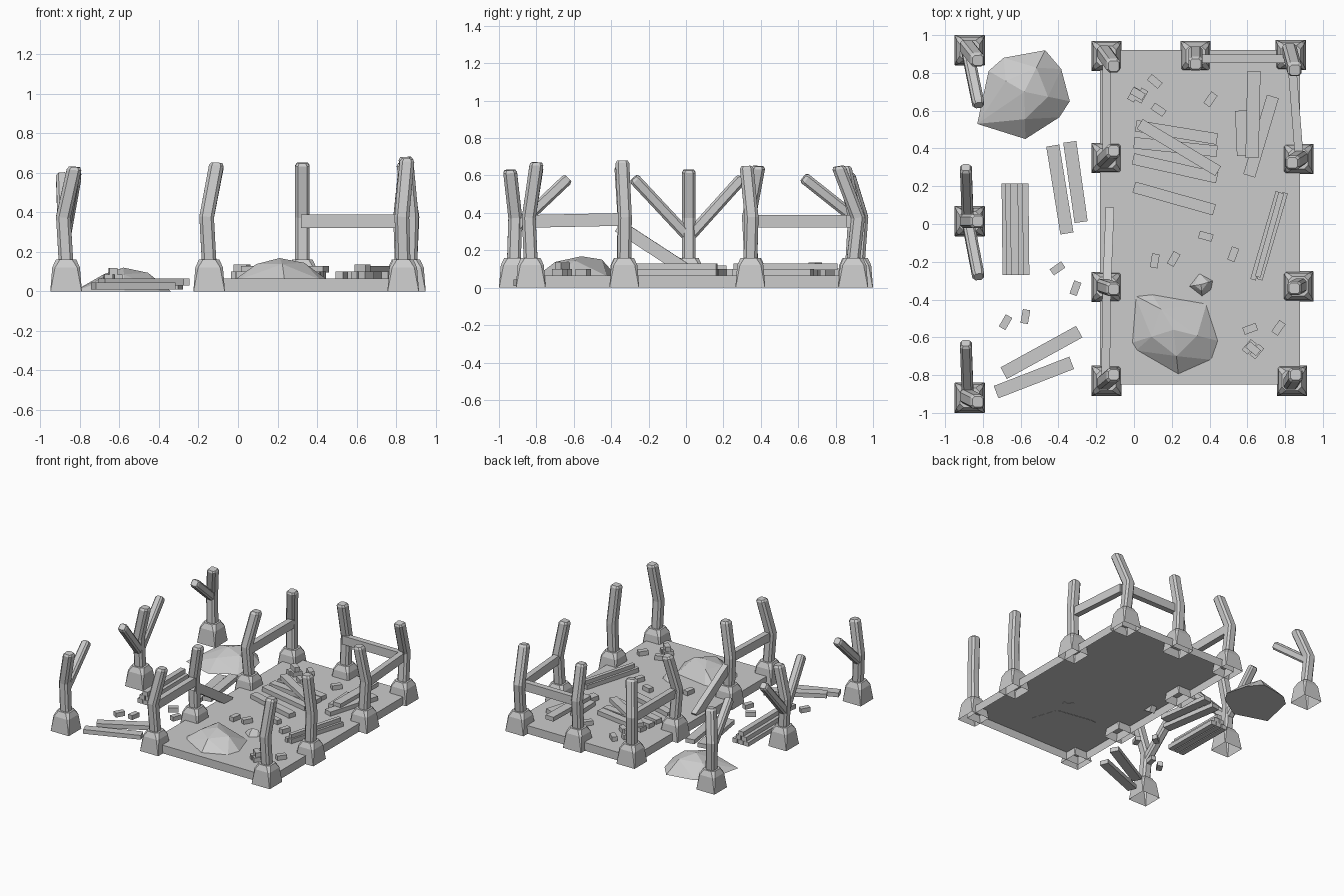
import bpy, bmesh, math
from mathutils import Vector, Matrix

FLOOR = 0.065


def finish(bm, name):
    bmesh.ops.recalc_face_normals(bm, faces=bm.faces)
    me = bpy.data.meshes.new(name)
    bm.to_mesh(me)
    bm.free()
    ob = bpy.data.objects.new(name, me)
    bpy.context.collection.objects.link(ob)
    return ob


def loft(rings, name, cap_start=False, cap_end=True):
    bm = bmesh.new()
    vs = [[bm.verts.new(p) for p in r] for r in rings]
    n = len(rings[0])
    for a, b in zip(vs, vs[1:]):
        for i in range(n):
            bm.faces.new((a[i], a[(i + 1) % n], b[(i + 1) % n], b[i]))
    if cap_start:
        bm.faces.new(vs[0][::-1])
    if cap_end:
        bm.faces.new(vs[-1])
    return finish(bm, name)


def section(h, k):
    # square of half-width h with corners cut at fraction k
    c = h * k
    return [(h, -c), (h, c), (c, h), (-c, h), (-h, c), (-h, -c), (-c, -h), (c, -h)]


def timber(points, half, name):
    # bent timber with chamfered end
    pts = [Vector(p) for p in points]
    d = (pts[-1] - pts[0]).normalized()
    e = (pts[-1] - pts[-2]).normalized()
    x = Vector((1, 0, 0))
    x = (x - d * x.dot(d)).normalized()
    y = d.cross(x)
    levels = [(p, half) for p in pts] + [(pts[-1] + e * 0.015, half * 0.75)]
    loft([[p + x * u + y * v for u, v in section(h, 0.6)] for p, h in levels],
         name, cap_start=True)


def bar(p, q, w, h, name):
    # rectangular bar between two points
    p, q = Vector(p), Vector(q)
    d = q - p
    x = d.normalized()
    y = Vector((0, 0, 1)).cross(x).normalized()
    z = x.cross(y)
    m = Matrix((x * d.length, y * w, z * h)).transposed().to_4x4()
    m.translation = (p + q) / 2
    bm = bmesh.new()
    bmesh.ops.create_cube(bm, size=1, matrix=m)
    return finish(bm, name)


def rock(outline, apex, z0, h, name):
    # faceted mound: outline, shoulder ring, apex
    bm = bmesh.new()
    n = len(outline)
    for i, (x, y) in enumerate(outline):
        bm.verts.new((x, y, z0))
        if i % 2 == 0:
            s = 0.52 + 0.06 * (i % 4 // 2)
            bm.verts.new((apex[0] + (x - apex[0]) * s, apex[1] + (y - apex[1]) * s,
                          z0 + h * (0.72 + 0.06 * (i % 3))))
    bm.verts.new((apex[0], apex[1], z0 + h))
    bmesh.ops.convex_hull(bm, input=bm.verts[:])
    return finish(bm, name)


# Floor slab, open underneath
bm = bmesh.new()
m = Matrix.Translation((0.35, 0.035, FLOOR / 2)) @ Matrix.Diagonal((1.06, 1.77, FLOOR, 1))
bmesh.ops.create_cube(bm, size=1, matrix=m)
bm.faces.ensure_lookup_table()
low = [f for f in bm.faces if f.calc_center_median().z < 0.001]
bmesh.ops.delete(bm, geom=low, context='FACES')
finish(bm, "floor_slab")

# Posts: base x, y, top x, y, top z
posts = [
    (-0.87, 0.92, -0.83, 0.87, 0.61), (-0.87, 0.015, -0.83, 0.015, 0.63),
    (-0.87, -0.92, -0.83, -0.94, 0.63), (-0.146, 0.89, -0.11, 0.84, 0.64),
    (0.326, 0.889, 0.326, 0.85, 0.65), (0.83, 0.894, 0.85, 0.82, 0.65),
    (0.87, 0.344, 0.84, 0.325, 0.65), (0.87, -0.33, 0.85, -0.34, 0.68),
    (0.836, -0.83, 0.855, -0.80, 0.67), (-0.146, -0.83, -0.11, -0.80, 0.65),
    (-0.146, -0.333, -0.11, -0.345, 0.65), (-0.146, 0.349, -0.11, 0.385, 0.65)]
for i, (x, y, tx, ty, tz) in enumerate(posts):
    # stone footing
    rings = []
    for z, h, k in ((0, 0.08, 0.98), (0.12, 0.07, 0.8), (0.16, 0.052, 0.6)):
        rings.append([(x + u, y + v, z) for u, v in section(h, k)])
    loft(rings, f"footing_{i}")
    bx, by = x - 0.35 * (tx - x), y - 0.35 * (ty - y)
    timber([(x, y, 0.14), (bx, by, 0.375), (tx, ty, tz - 0.015)], 0.037, f"post_{i}")

# Angled struts on the outer row
struts = [((-0.885, 0.93, 0.35), (-0.825, 0.64, 0.58)),
          ((-0.88, 0.015, 0.27), (-0.89, 0.29, 0.575)),
          ((-0.88, 0.015, 0.27), (-0.825, -0.27, 0.575)),
          ((-0.88, -0.92, 0.31), (-0.89, -0.64, 0.575))]
for i, s in enumerate(struts):
    timber(s, 0.031, f"strut_{i}")

# Cross beams and the fallen beam
beams = [((-0.145, 0.36, 0.355), (-0.145, 0.89, 0.355)),
         ((0.32, 0.875, 0.355), (0.84, 0.875, 0.355)),
         ((0.835, 0.86, 0.355), (0.875, 0.35, 0.355)),
         ((-0.15, -0.83, 0.355), (-0.145, -0.34, 0.365)),
         ((-0.145, -0.36, 0.33), (-0.128, 0.07, 0.05))]
for i, (p, q) in enumerate(beams):
    bar(p, q, 0.045, 0.068, f"beam_{i}")

# Loose planks: x1, y1, x2, y2, bottom z, width
planks = [
    (0.01, 0.52, 0.44, 0.45, FLOOR, 0.06), (0.0, 0.43, 0.44, 0.385, FLOOR, 0.06),
    (-0.005, 0.345, 0.44, 0.245, FLOOR, 0.06), (0.0, 0.195, 0.425, 0.075, FLOOR, 0.06),
    (0.03, 0.53, 0.445, 0.28, FLOOR + 0.03, 0.06),
    (0.635, 0.81, 0.625, 0.35, FLOOR + 0.03, 0.07), (0.735, 0.675, 0.61, 0.255, FLOOR, 0.065),
    (0.565, 0.60, 0.575, 0.36, FLOOR, 0.06),
    (0.765, 0.17, 0.63, -0.295, FLOOR, 0.03), (0.80, 0.165, 0.665, -0.295, FLOOR, 0.03),
    (0.78, 0.165, 0.655, -0.28, FLOOR + 0.03, 0.03),
    (-0.43, 0.415, -0.355, -0.05, 0.01, 0.07), (-0.34, 0.435, -0.28, 0.01, 0.03, 0.07),
    (-0.69, -0.79, -0.29, -0.57, 0.03, 0.07), (-0.73, -0.89, -0.33, -0.735, 0.01, 0.07)]
# Stacked boards beside the floor
for z, xs in ((0.015, (-0.68, -0.63, -0.58)), (0.05, (-0.66, -0.61)), (0.085, (-0.635,))):
    for x in xs:
        planks.append((x, 0.215, x + 0.005, -0.27, z, 0.042))
for i, (x1, y1, x2, y2, z, w) in enumerate(planks):
    t = 0.034
    bar((x1, y1, z + t / 2), (x2, y2, z + t / 2), w, t, f"plank_{i}")

# Scattered bricks: x, y, angle, bottom z
bricks = [
    (0.0, 0.685, 60, FLOOR), (0.04, 0.68, 60, FLOOR), (0.02, 0.69, -30, FLOOR + 0.035),
    (0.11, 0.755, -40, FLOOR), (0.13, 0.605, -35, FLOOR), (0.405, 0.66, 55, FLOOR),
    (0.38, -0.065, -15, FLOOR), (0.11, -0.195, 80, FLOOR), (0.21, -0.185, 60, FLOOR),
    (0.525, -0.16, 70, FLOOR), (0.615, -0.555, 20, FLOOR), (0.61, -0.65, 50, FLOOR),
    (0.65, -0.675, 50, FLOOR), (0.63, -0.66, -40, FLOOR + 0.035), (0.765, -0.55, 55, FLOOR),
    (-0.405, -0.235, 35, 0.01), (-0.31, -0.34, 70, 0.01),
    (-0.68, -0.52, 60, 0.01), (-0.575, -0.49, 80, 0.01)]
for i, (x, y, a, z) in enumerate(bricks):
    d = Vector((math.cos(math.radians(a)), math.sin(math.radians(a)), 0)) * 0.037
    c = Vector((x, y, z + 0.0175))
    bar(c - d, c + d, 0.04, 0.035, f"brick_{i}")

# Rubble mounds
rock([(-0.77, 0.81), (-0.69, 0.88), (-0.47, 0.92), (-0.385, 0.82), (-0.34, 0.65),
      (-0.395, 0.565), (-0.575, 0.45), (-0.83, 0.53)], (-0.58, 0.7), 0.0, 0.12, "mound_left")
rock([(-0.015, -0.63), (0.005, -0.38), (0.095, -0.37), (0.385, -0.42), (0.45, -0.62),
      (0.415, -0.72), (0.235, -0.80), (0.01, -0.67)], (0.21, -0.56), FLOOR - 0.005, 0.108, "mound_floor")
rock([(0.29, -0.33), (0.345, -0.26), (0.42, -0.30), (0.41, -0.35), (0.36, -0.385)],
     (0.355, -0.32), FLOOR - 0.005, 0.05, "small_rock")
